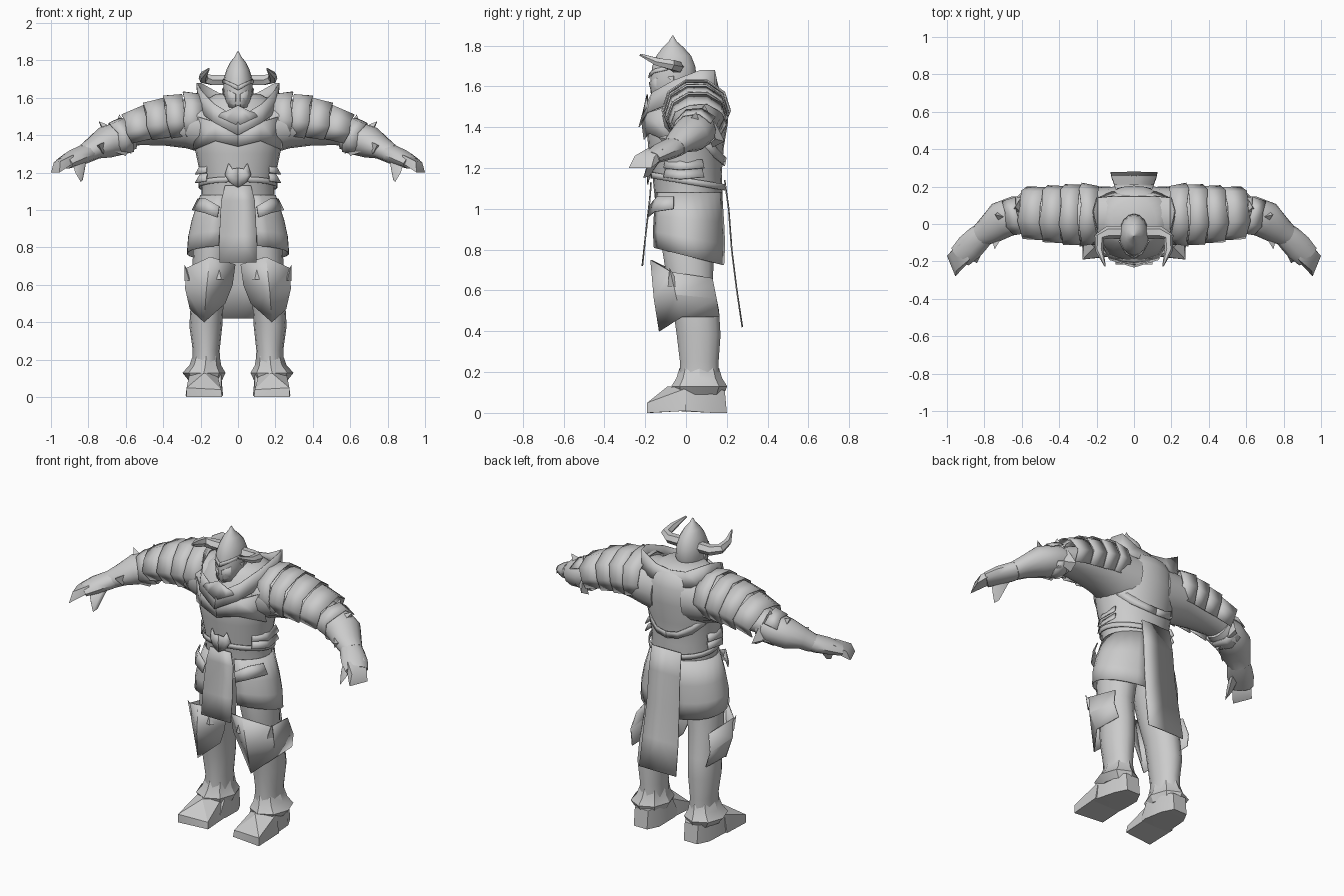
import bpy, bmesh, math
from mathutils import Vector

steel = bpy.data.materials.new("grey_steel")
steel.diffuse_color = (0.6, 0.6, 0.6, 1)


def finish(name, bm, mirror=False, thick=0, angle=35):
    bmesh.ops.recalc_face_normals(bm, faces=bm.faces)
    me = bpy.data.meshes.new(name)
    bm.to_mesh(me)
    bm.free()
    me.materials.append(steel)
    ob = bpy.data.objects.new(name, me)
    bpy.context.collection.objects.link(ob)
    bpy.ops.object.select_all(action='DESELECT')
    ob.select_set(True)
    bpy.context.view_layer.objects.active = ob
    bpy.ops.object.shade_smooth_by_angle(angle=math.radians(angle))
    if thick:
        m = ob.modifiers.new("thickness", 'SOLIDIFY')
        m.thickness, m.offset = thick, 0
    if mirror:
        m = ob.modifiers.new("mirror", 'MIRROR')
        m.merge_threshold = 0.0005
    return ob


def sheet(name, rows, mirror=True, thick=0.006, closed=False, caps=False, angle=35):
    """Skin rows of points with quads."""
    bm = bmesh.new()
    vs = [[bm.verts.new(p) for p in r] for r in rows]
    n = len(rows[0])
    for a, b in zip(vs, vs[1:]):
        for i in range(n if closed else n - 1):
            j = (i + 1) % n
            bm.faces.new((a[i], a[j], b[j], b[i]))
    if caps:
        bm.faces.new(vs[0])
        bm.faces.new(vs[-1])
    return finish(name, bm, mirror, thick, angle)


def column(name, rings, n=16, x=0, mirror=False, angle=50):
    """Horizontal elliptical rings: (z, y, rx, ry[, x])."""
    rows = []
    for z, y, rx, ry, *cx in rings:
        c = cx[0] if cx else x
        rows.append([(c + rx * math.cos(2 * math.pi * k / n),
                      y + ry * math.sin(2 * math.pi * k / n), z) for k in range(n)])
    return sheet(name, rows, mirror, 0, True, True, angle)


def limb(name, path, n=12, arc=None, thick=0, jag=0, angle=50):
    """Rings across a path: (x, y, z, horizontal radius, vertical radius)."""
    pts = [Vector(p[:3]) for p in path]
    rows = []
    for i, p in enumerate(path):
        t = (pts[min(i + 1, len(pts) - 1)] - pts[max(i - 1, 0)]).normalized()
        u = t.cross(Vector((0, 0, 1))).normalized()
        v = u.cross(t)
        a0, a1 = arc or (0, 360)
        row = []
        for k in range(n):
            a = math.radians(a0 + (a1 - a0) * k / (n - 1 if arc else n))
            q = pts[i] + u * p[3] * math.cos(a) + v * p[4] * math.sin(a)
            if i == len(path) - 1 and jag:
                q += t * jag * (k % 2)
            row.append(q)
        rows.append(row)
    return sheet(name, rows, True, thick, not arc, not arc, angle)


def hull(name, pts, angle=30):
    bm = bmesh.new()
    for p in pts:
        bm.verts.new(p)
    r = bmesh.ops.convex_hull(bm, input=bm.verts)
    bmesh.ops.delete(bm, geom=r["geom_interior"], context='VERTS')
    return finish(name, bm, True, 0, angle)


# Torso, helmet and horns
column("torso", [(.95, .01, .20, .15), (1.08, .012, .195, .168), (1.17, .005, .197, .17),
                 (1.3, .0, .225, .185), (1.42, .005, .245, .2), (1.52, .02, .22, .185),
                 (1.58, .03, .19, .15), (1.62, .02, .12, .11)], 24)
column("helmet", [(1.53, -.10, .035, .05), (1.57, -.075, .065, .10), (1.63, -.06, .08, .115),
                  (1.70, -.06, .077, .105), (1.75, -.06, .062, .085), (1.79, -.063, .042, .052),
                  (1.82, -.065, .018, .02), (1.85, -.065, .002, .002)], 16)
sheet("brow", [[(0, -.178, 1.665), (.045, -.152, 1.685), (.078, -.09, 1.70)],
               [(0, -.183, 1.64), (.045, -.158, 1.665), (.081, -.09, 1.68)]])
sheet("cheek_guard", [[(.012, -.18, 1.62), (.05, -.148, 1.64), (.083, -.06, 1.65)],
                      [(.012, -.165, 1.55), (.045, -.14, 1.55), (.07, -.06, 1.56)]])
limb("horn", [(.05, -.045, 1.695, .035, .032), (.14, -.045, 1.695, .034, .03),
              (.185, -.07, 1.705, .028, .028), (.185, -.14, 1.72, .022, .022),
              (.155, -.225, 1.755, .004, .006)], 6, angle=30)

# Standing collar and chest plates
sheet("collar", [[(0, .15, 1.61), (.1, .15, 1.625), (.2, .14, 1.68), (.22, .07, 1.68),
                  (.19, -.06, 1.63), (.13, -.165, 1.57), (0, -.205, 1.49)],
                 [(0, .18, 1.54), (.12, .17, 1.54), (.2, .14, 1.55), (.21, .07, 1.53),
                  (.2, -.07, 1.52), (.13, -.19, 1.47), (0, -.23, 1.40)]])
sheet("chest_diamond", [[(0, -.19, 1.56), (.06, -.19, 1.53), (.11, -.18, 1.51)],
                        [(0, -.215, 1.45), (.06, -.205, 1.48), (.11, -.185, 1.50)]])
sheet("breastplate", [[(0, -.215, 1.42), (.12, -.19, 1.47), (.22, -.095, 1.50)],
                      [(0, -.205, 1.34), (.12, -.18, 1.37), (.238, -.06, 1.32)]])
sheet("rear_waist_band", [[(0, .196, 1.25), (.07, .186, 1.26), (.14, .148, 1.3), (.2, .095, 1.36)],
                          [(0, .188, 1.21), (.07, .178, 1.22), (.14, .14, 1.25), (.2, .085, 1.31)]])

# Buckle and waist plates
sheet("buckle", [[(0, -.187, 1.225), (.03, -.185, 1.22), (.05, -.18, 1.25)],
                 [(0, -.19, 1.18), (.05, -.182, 1.185), (.07, -.17, 1.19)],
                 [(0, -.187, 1.12), (.025, -.185, 1.135), (.045, -.18, 1.15)]])
for i in range(2):
    z = 1.145 + .045 * i
    sheet("waist_scale", [[(.165, -.10, z + .05), (.2, -.03, z + .05), (.2, .08, z + .05)],
                          [(.17, -.11, z + .01), (.228, -.03, z), (.215, .09, z + .01)]])
sheet("belt", [[(.002 + .207 * math.cos(a), .01 + .182 * math.sin(a), z + .03 * math.sin(a) * -1)
                for a in [math.radians(-90 + 15 * k) for k in range(13)]] for z in (1.15, 1.12)])

# Skirt, hip flaps, apron and rear cloth
rows = []
for z, rx, ry, slope in ((1.08, .20, .168, 0), (.95, .245, .178, .1),
                         (.86, .265, .183, .18), (.77, .272, .178, .25)):
    row = []
    for k in range(11):
        a = math.radians(-68 + 146 * k / 10)
        y = .01 + ry * math.sin(a)
        row.append((rx * math.cos(a), y, z - slope * y))
    rows.append(row)
sheet("skirt", rows)
sheet("hip_flap", [[(.10, -.175, 1.02), (.17, -.14, 1.06), (.215, -.06, 1.06)],
                   [(.11, -.185, .96), (.18, -.155, .985), (.245, -.06, 1.0)]])
sheet("apron", [[(0, y, z), (w, y + .002, z)] for z, y, w in
                ((1.13, -.172, .07), (1.05, -.178, .09), (.86, -.2, .1), (.72, -.215, .1))])
sheet("rear_cloth", [[(0, y, z), (w, y - .002, z)] for z, y, w in
                     ((1.14, .19, .1), (1.0, .21, .105), (.8, .225, .11),
                      (.6, .25, .12), (.42, .277, .125))])

# Legs, knee guards and boots
column("leg", [(.98, .01, .09, .13, .115), (.8, .01, .105, .13, .135), (.65, .02, .095, .115, .15),
               (.5, .05, .088, .115, .165), (.38, .062, .088, .11, .172),
               (.25, .065, .072, .097, .17), (.15, .065, .075, .1, .17)], 14, 0, True)
sheet("knee_guard", [[(.245, .13, .66), (.275, -.07, .69), (.15, -.172, .75), (.015, -.09, .71)],
                     [(.27, .15, .56), (.28, -.05, .58), (.17, -.155, .56), (.03, -.085, .6)],
                     [(.25, .165, .47), (.255, -.02, .47), (.18, -.13, .40), (.07, -.07, .50)]],
      angle=15)
hull("knee_spike", [(.26, -.09, .62), (.265, -.03, .62), (.285, -.06, .62), (.26, -.07, .66),
                    (.287, -.08, .71)])
hull("knee_inner_spike", [(.075, -.125, .63), (.115, -.14, .63), (.09, -.145, .63),
                          (.10, -.14, .68)])
column("boot_cuff", [(.22, .065, .072, .097, .17), (.17, .065, .085, .112, .175),
                     (.13, .065, .115, .137, .182), (.09, .065, .09, .12, .175)], 8, 0, True, 30)
hull("boot", [(.125, .2, 0), (.215, .2, 0), (.09, .13, 0), (.25, .13, 0), (.08, .0, .01),
              (.27, .0, .01), (.125, .19, .11), (.215, .19, .11), (.095, .12, .12),
              (.25, .12, .12), (.09, 0, .12), (.26, 0, .12), (.09, -.06, .01), (.27, -.06, .01)])
hull("toe_cap", [(.085, -.17, 0), (.275, -.19, 0), (.085, .0, .01), (.28, .0, .01),
                 (.09, -.165, .04), (.275, -.19, .05), (.18, -.09, .13), (.11, .0, .12),
                 (.26, .0, .12)])

# Arms with overlapping shoulder plates
limb("arm", [(.10, .04, 1.45, .16, .16), (.2, .04, 1.455, .155, .145), (.28, .045, 1.46, .145, .13),
             (.42, .05, 1.445, .12, .10), (.54, .055, 1.42, .10, .075),
             (.62, .05, 1.40, .085, .065)], 16)
guard = [(.19, .05, 1.49, .15, .135), (.28, .05, 1.488, .158, .138), (.37, .05, 1.475, .15, .132),
         (.47, .055, 1.455, .14, .115), (.58, .06, 1.42, .128, .09)]
for i, (a, b) in enumerate(zip(guard, guard[1:])):
    end = b[:3] + (b[3] + .01, b[4] + .012)
    limb("shoulder_plate_%d" % (i + 1), [a, end], 8, (-40, 220), .006, .012, 48)

# Forearm, flared cuff and elbow fins
limb("forearm", [(.56, .06, 1.40, .085, .075), (.63, .05, 1.385, .10, .09),
                 (.71, .02, 1.36, .10, .085), (.77, -.03, 1.33, .08, .06),
                 (.82, -.06, 1.30, .062, .052)], 14)
limb("gauntlet_band", [(.595, .055, 1.40, .11, .1), (.655, .04, 1.38, .105, .093)], 8,
     (-150, 150), .006, .015)
hull("elbow_fin", [(.58, .04, 1.45), (.66, .06, 1.44), (.6, .15, 1.40), (.635, .09, 1.51)])
hull("rear_fin", [(.57, .13, 1.30), (.66, .11, 1.35), (.60, .14, 1.43), (.58, .19, 1.33)])
hull("forearm_fin", [(.66, .03, 1.44), (.71, .0, 1.42), (.72, .07, 1.41), (.745, .05, 1.475)])
hull("wrist_fin", [(.70, -.06, 1.37), (.76, -.08, 1.34), (.72, -.09, 1.30), (.745, -.135, 1.35)])
hull("lower_fin", [(.57, .0, 1.35), (.66, -.04, 1.31), (.61, .09, 1.32), (.60, .0, 1.29)])

# Hands
limb("palm", [(.79, -.04, 1.315, .06, .05), (.83, -.075, 1.295, .07, .05),
              (.88, -.125, 1.275, .075, .045), (.93, -.175, 1.25, .065, .032)], 10)
hull("fingers", [(.88, -.20, 1.25), (.945, -.11, 1.25), (.88, -.19, 1.295), (.93, -.105, 1.30),
                 (.955, -.28, 1.20), (1.0, -.17, 1.20), (.95, -.25, 1.26), (.985, -.155, 1.255)], 60)
hull("thumb", [(.81, -.10, 1.27), (.86, -.12, 1.25), (.82, -.15, 1.26), (.885, -.18, 1.25),
               (.82, -.17, 1.21), (.87, -.19, 1.20), (.84, -.21, 1.15), (.83, -.18, 1.16)], 60)
